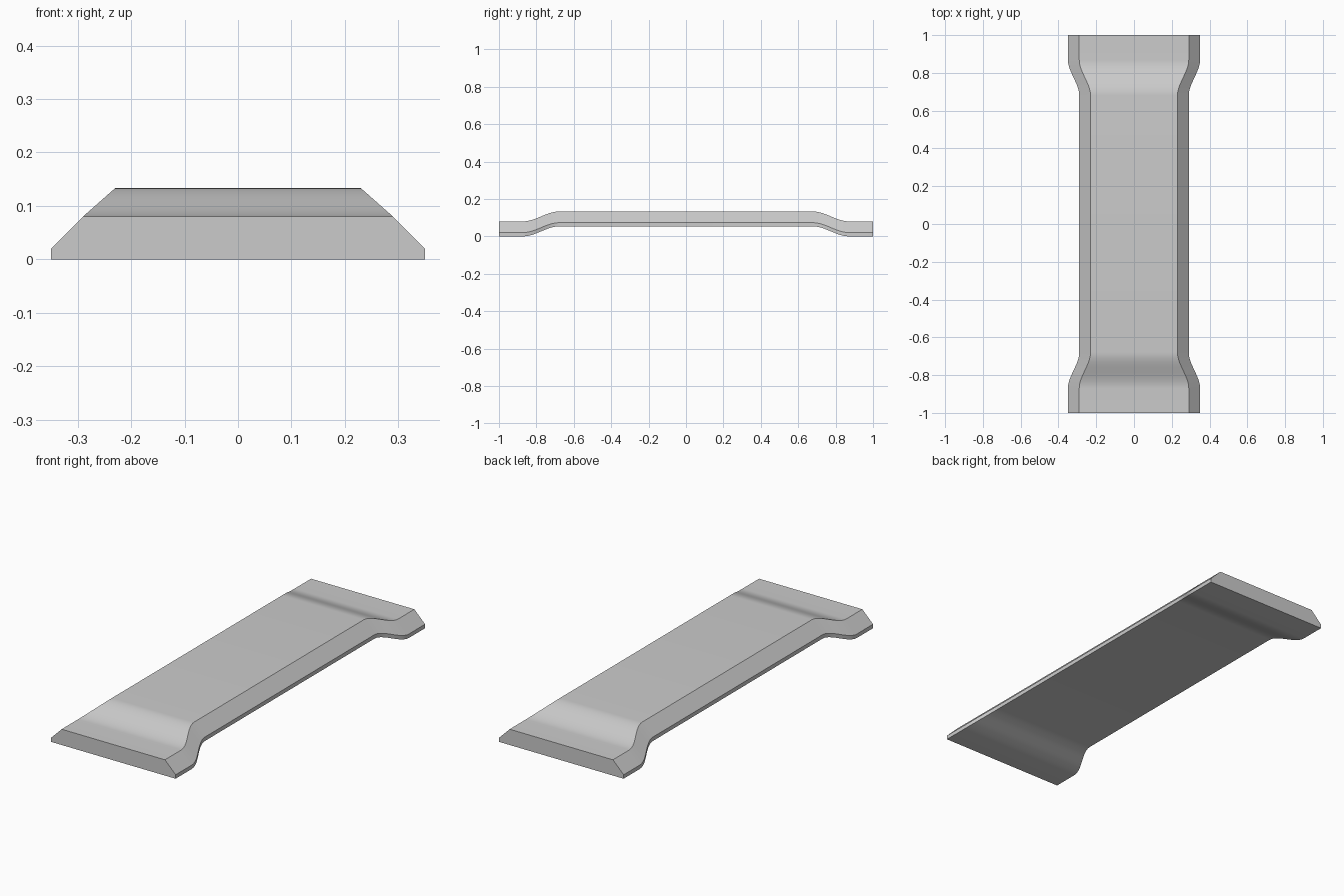
import bpy, bmesh, math

if "Cube" in bpy.data.objects:
    bpy.data.objects.remove(bpy.data.objects["Cube"])

END_HALF, NARROW, RISE = 0.35, 0.06, 0.053
BEND_OUT, BEND_IN, STEPS = 0.87, 0.68, 16


def bend(y):
    """0 on the flat feet, 1 on the raised middle, smooth S between."""
    t = min(max((BEND_OUT - abs(y)) / (BEND_OUT - BEND_IN), 0), 1)
    return t * t * (3 - 2 * t)


def section(y):
    """Bevelled cross-section of the strap at position y."""
    b = bend(y)
    w, z = END_HALF - NARROW * b, RISE * b
    half = [(w, 0), (w, 0.02), (w - 0.06, 0.08)]
    pts = half + [(-x, h) for x, h in reversed(half)]
    return [(x, y, z + h) for x, h in pts]


# stations along the length, dense in the bends
side = [BEND_OUT + (BEND_IN - BEND_OUT) * i / STEPS for i in range(STEPS + 1)]
ys = [-1] + [-y for y in side] + side[::-1] + [1]

# strap: loft of the sections with closed ends
bm = bmesh.new()
rings = [[bm.verts.new(p) for p in section(y)] for y in ys]
for a, b in zip(rings, rings[1:]):
    for i in range(6):
        j = (i + 1) % 6
        bm.faces.new((a[i], a[j], b[j], b[i]))
bm.faces.new(rings[0])
bm.faces.new(rings[-1][::-1])
bmesh.ops.recalc_face_normals(bm, faces=bm.faces)
mesh = bpy.data.meshes.new("strap")
bm.to_mesh(mesh)
bm.free()

strap = bpy.data.objects.new("strap", mesh)
bpy.context.collection.objects.link(strap)
grey = bpy.data.materials.new("light grey")
grey.diffuse_color = (0.6, 0.6, 0.6, 1)
grey.use_nodes = True
grey.node_tree.nodes["Principled BSDF"].inputs["Base Color"].default_value = grey.diffuse_color
mesh.materials.append(grey)

bpy.context.view_layer.objects.active = strap
strap.select_set(True)
bpy.ops.object.shade_smooth_by_angle(angle=math.radians(30))
